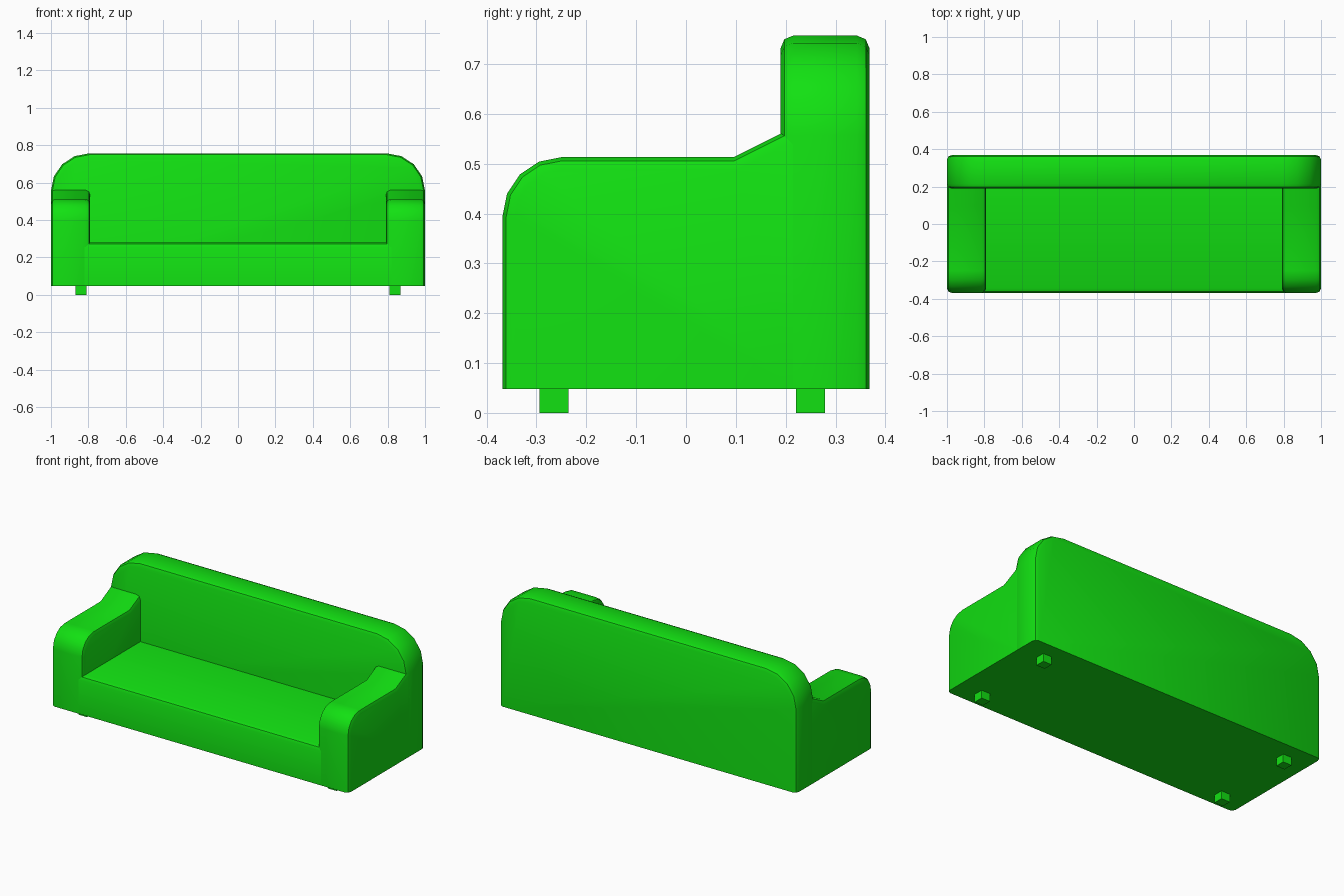
import bpy, bmesh, math

if "Cube" in bpy.data.objects:
    bpy.data.objects.remove(bpy.data.objects["Cube"])

BOTTOM = 0.048
FRONT, BACK = -0.368, 0.368
REST = 0.19          # front face of the backrest
ARM_END = 0.22       # arms run slightly into the backrest

green = bpy.data.materials.new("green_fabric")
green.diffuse_color = (0.006, 0.75, 0.006, 1)
green.use_nodes = True
green.node_tree.nodes["Principled BSDF"].inputs["Base Color"].default_value = green.diffuse_color


def prism(name, profile, place, lo, hi, round_edge=None):
    """Extrude a 2D profile from lo to hi; softly round the chosen cap edges."""
    bm = bmesh.new()
    a = [bm.verts.new(place(u, v, lo)) for u, v in profile]
    b = [bm.verts.new(place(u, v, hi)) for u, v in profile]
    n = len(profile)
    caps = [bm.faces.new(a), bm.faces.new(b[::-1])]
    for i in range(n):
        j = (i + 1) % n
        bm.faces.new((a[i], b[i], b[j], a[j]))
    bmesh.ops.recalc_face_normals(bm, faces=bm.faces)
    if round_edge:
        edges = [e for f in caps for e in f.edges
                 if round_edge(e.verts[0].co, e.verts[1].co)]
        bmesh.ops.bevel(bm, geom=edges, offset=0.025, segments=2,
                        profile=0.5, affect='EDGES')
    me = bpy.data.meshes.new(name)
    bm.to_mesh(me)
    bm.free()
    me.materials.append(green)
    ob = bpy.data.objects.new(name, me)
    bpy.context.collection.objects.link(ob)
    bpy.ops.object.select_all(action='DESELECT')
    bpy.context.view_layer.objects.active = ob
    ob.select_set(True)
    bpy.ops.object.shade_smooth_by_angle(angle=math.radians(35))
    return ob


def arc(cu, cv, ru, rv, start, end, steps):
    out = []
    for i in range(steps + 1):
        t = math.radians(start + (end - start) * i / steps)
        out.append((cu + ru * math.cos(t), cv + rv * math.sin(t)))
    return out


def along_x(u, v, w):
    return (w, u, v)


def along_y(u, v, w):
    return (u, w, v)


def above_floor(p, q):
    return max(p.z, q.z) > BOTTOM + 0.001


def arm_edge(p, q):
    return above_floor(p, q) and min(p.y, q.y) < ARM_END - 0.001


# Backrest: wide slab with rounded upper corners
back_profile = ([(1, BOTTOM)] + arc(0.795, 0.557, 0.205, 0.2, 0, 90, 4)
                + arc(-0.795, 0.557, 0.205, 0.2, 90, 180, 4) + [(-1, BOTTOM)])
prism("backrest", back_profile, along_y, REST, BACK, above_floor)

# Seat block with a softened front edge
seat_profile = ([(ARM_END, BOTTOM), (ARM_END, 0.28)]
                + arc(FRONT + 0.025, 0.255, 0.025, 0.025, 90, 180, 2)
                + [(FRONT, BOTTOM)])
prism("seat", seat_profile, along_x, -0.82, 0.82)

# Armrests: rounded front, ramp up to the backrest
arm_profile = ([(ARM_END, BOTTOM), (ARM_END, 0.563), (REST + 0.005, 0.563), (0.095, 0.513)]
               + arc(-0.25, 0.395, 0.118, 0.118, 90, 180, 4)
               + [(FRONT, BOTTOM)])
for side, s in (("left", -1), ("right", 1)):
    prism(side + "_arm", arm_profile, along_x, s * 0.79, s * 1.0, arm_edge)

    # Feet
    for end, y in (("front", -0.265), ("back", 0.25)):
        foot = [(y - 0.029, 0), (y + 0.029, 0), (y + 0.029, BOTTOM), (y - 0.029, BOTTOM)]
        prism(f"{end}_{side}_foot", foot, along_x, s * 0.811, s * 0.869)
